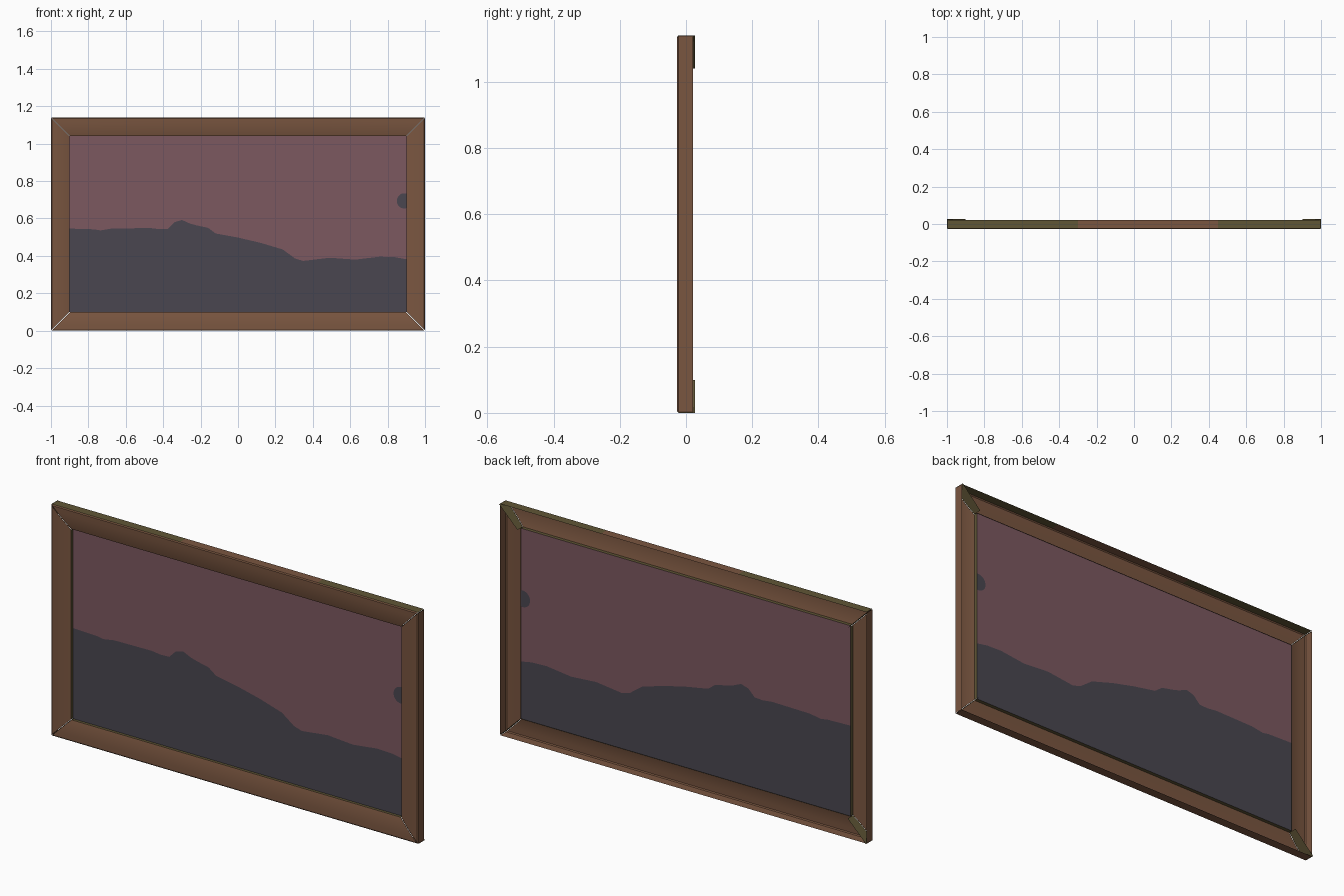
import bpy, bmesh, math

if "Cube" in bpy.data.objects:
    bpy.data.objects.remove(bpy.data.objects["Cube"])

H = 1.14          # frame height
GAP = 0.002       # hairline opening at each mitre


def material(name, rgb):
    m = bpy.data.materials.new(name)
    lin = [((c / 255 + 0.055) / 1.055) ** 2.4 for c in rgb]
    m.diffuse_color = (*lin, 1)
    m.use_nodes = True
    m.node_tree.nodes["Principled BSDF"].inputs["Base Color"].default_value = m.diffuse_color
    return m


BROWN = material("brown_wood", (122, 86, 64))
OLIVE = material("olive_edge", (96, 86, 54))
SKY = material("dusky_rose", (124, 88, 96))
LAND = material("dark_slate", (74, 70, 80))


def finish(name, bm, mats, smooth=False):
    me = bpy.data.meshes.new(name)
    bm.normal_update()
    bm.to_mesh(me)
    bm.free()
    for m in mats:
        me.materials.append(m)
    if smooth:
        me.polygons.foreach_set("use_smooth", [True] * len(me.polygons))
        me.set_sharp_from_angle(angle=math.radians(35))
    ob = bpy.data.objects.new(name, me)
    bpy.context.collection.objects.link(ob)
    return ob


# Moulding section: (distance inward from outer edge, y); open at the back
PROFILE = [(0, 0.021), (0, -0.023), (0.005, -0.027), (0.03, -0.0265),
           (0.06, -0.023), (0.085, -0.018), (0.1, -0.014), (0.1, 0.003)]


def place(side, d, y, t):
    """Point on a rail: d inward, t from -1 to 1 along it, ends mitred."""
    if side in ("top", "bottom"):
        return (t * (1 - d - GAP), y, H - d if side == "top" else d)
    x = (1 - d) * (1 if side == "right" else -1)
    return (x, y, H / 2 + t * (H / 2 - d - GAP))


# Four hollow mitred rails
for side in ("top", "bottom", "left", "right"):
    bm = bmesh.new()
    ts = [-1, -0.3, 0.45, 1] if side == "top" else [-1, 1]
    rows = [[bm.verts.new(place(side, d, y, t)) for d, y in PROFILE] for t in ts]
    for k in range(len(ts) - 1):
        for i in range(len(PROFILE) - 1):
            f = bm.faces.new((rows[k][i], rows[k][i + 1],
                              rows[k + 1][i + 1], rows[k + 1][i]))
            inner_wall = i == len(PROFILE) - 2
            top_end = side == "top" and i == 0 and k != 1
            f.material_index = 1 if inner_wall or top_end else 0
    bm.normal_update()
    if sum(f.normal.y * f.calc_area() for f in bm.faces) > 0:
        bmesh.ops.reverse_faces(bm, faces=bm.faces[:])
    finish(side + "_rail", bm, [BROWN, OLIVE], True)

# Diagonal mitre fins in the four corners, standing proud at the back
for sx, h in ((-1, "left"), (1, "right")):
    for up, v in ((0, "lower"), (1, "upper")):
        bm = bmesh.new()
        outline = [(0, 0.027)] + PROFILE[1:-1] + [(0.1, 0.027)]
        bm.faces.new([bm.verts.new((sx * (1 - d), y, H - d if up else d))
                      for d, y in outline])
        finish(f"{v}_{h}_mitre_fin", bm, [OLIVE])

# Picture panel: one sheet split along the skyline
SKYLINE = [(-0.9, .546), (-.77, .542), (-.735, .536), (-.675, .546), (-.47, .549),
           (-.42, .543), (-.375, .545), (-.34, .580), (-.30, .592), (-.257, .573),
           (-.225, .564), (-.16, .55), (-.12, .52), (0, .498), (.12, .47),
           (.24, .434), (.305, .386), (.348, .373), (.49, .39), (.627, .38),
           (.76, .396), (.84, .393), (.9, .382)]
bm = bmesh.new()
cols = [[bm.verts.new((x, 0, zz)) for zz in (0.1, z, H - 0.1)] for x, z in SKYLINE]
for a, b in zip(cols, cols[1:]):
    for j in (0, 1):
        f = bm.faces.new((a[j], b[j], b[j + 1], a[j + 1]))
        f.material_index = 1 - j
finish("picture_panel", bm, [SKY, LAND])

# Dark round spot at the right edge, clipped by the frame, seen on both sides
bm = bmesh.new()
ring = []
for i in range(32):
    a = 2 * math.pi * i / 32
    ring.append((min(0.9, 0.89 + 0.041 * math.cos(a)), 0.694 + 0.041 * math.sin(a)))
for y in (-0.0015, 0.0015):
    f = bm.faces.new([bm.verts.new((x, y, z)) for x, z in ring])
    if y > 0:
        f.normal_flip()
bmesh.ops.remove_doubles(bm, verts=bm.verts[:], dist=1e-5)
finish("round_spot", bm, [LAND])
